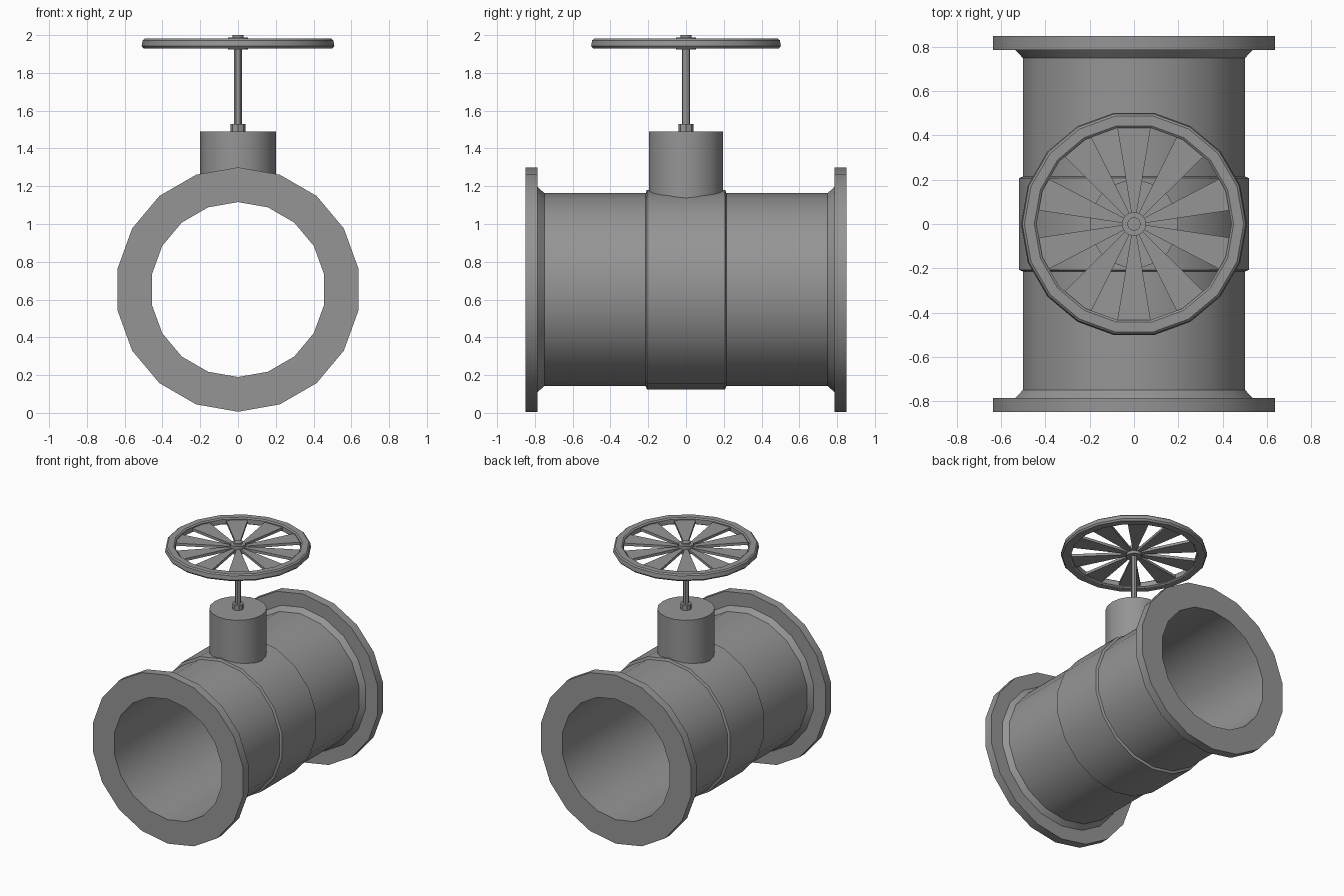
import bpy, bmesh
from math import cos, sin, pi, radians

cube = bpy.data.objects.get("Cube")
if cube:
    bpy.data.objects.remove(cube)

SIDES = 18
AXIS_Z = 0.653      # height of the pipe's centre line

grey = bpy.data.materials.new("cast_grey")
grey.use_nodes = True
grey.diffuse_color = (0.3, 0.3, 0.3, 1)
grey.node_tree.nodes["Principled BSDF"].inputs["Base Color"].default_value = (0.3, 0.3, 0.3, 1)


def finish(name, bm):
    bmesh.ops.recalc_face_normals(bm, faces=bm.faces)
    mesh = bpy.data.meshes.new(name)
    bm.to_mesh(mesh)
    bm.free()
    mesh.materials.append(grey)
    obj = bpy.data.objects.new(name, mesh)
    bpy.context.collection.objects.link(obj)
    bpy.ops.object.select_all(action='DESELECT')
    obj.select_set(True)
    bpy.context.view_layer.objects.active = obj
    bpy.ops.object.shade_smooth_by_angle(angle=radians(30))
    return obj


def lathe(name, profile, along_y=False, hollow=False, sides=SIDES):
    """Spin (radius, position) points round the pipe axis or the upright axis."""
    bm = bmesh.new()
    rings = []
    for r, p in profile:
        ring = []
        for i in range(sides):
            a = 2 * pi * i / sides
            co = (r * sin(a), p, AXIS_Z + r * cos(a)) if along_y else (r * cos(a), r * sin(a), p)
            ring.append(bm.verts.new(co))
        rings.append(ring)
    pairs = list(zip(rings, rings[1:]))
    if hollow:
        pairs.append((rings[-1], rings[0]))
    else:
        bm.faces.new(rings[0])
        bm.faces.new(rings[-1])
    for a, b in pairs:
        for i in range(sides):
            j = (i + 1) % sides
            bm.faces.new((a[i], a[j], b[j], b[i]))
    return finish(name, bm)


# Pipe body: bore, end flanges, conical necks and raised central collar
half = [(0.463, 0.85), (0.647, 0.85), (0.647, 0.785), (0.543, 0.785),
        (0.51, 0.75), (0.51, 0.214), (0.528, 0.207)]
lathe("pipe_body", half + [(r, -y) for r, y in reversed(half)], along_y=True, hollow=True)

# Bonnet, gland nut and stem
lathe("bonnet", [(0.2, 1.125), (0.2, 1.49)])
lathe("gland_nut", [(0.04, 1.485), (0.04, 1.53)], sides=8)
lathe("stem", [(0.02, 1.48), (0.02, 1.95)], sides=12)

# Handwheel rim and hub
lathe("wheel_rim", [(0.44, 1.937), (0.45, 1.93), (0.5, 1.93), (0.51, 1.942),
                    (0.505, 1.972), (0.495, 1.981), (0.45, 1.981), (0.44, 1.973)], hollow=True)
lathe("wheel_hub", [(0.054, 1.925), (0.054, 1.988), (0.03, 1.988), (0.03, 2.0)])

# Wedge-shaped spokes
SPOKES = 10
bm = bmesh.new()
for k in range(SPOKES):
    a = pi / 2 + 2 * pi * k / SPOKES
    layers = []
    for z in (1.945, 1.965):
        layers.append([bm.verts.new((r * cos(a) - w * sin(a), r * sin(a) + w * cos(a), z))
                       for r, w in ((0.04, -0.01), (0.45, -0.078), (0.45, 0.078), (0.04, 0.01))])
    low, top = layers
    bm.faces.new(low)
    bm.faces.new(top)
    for i in range(4):
        j = (i + 1) % 4
        bm.faces.new((low[i], low[j], top[j], top[i]))
finish("wheel_spokes", bm)
